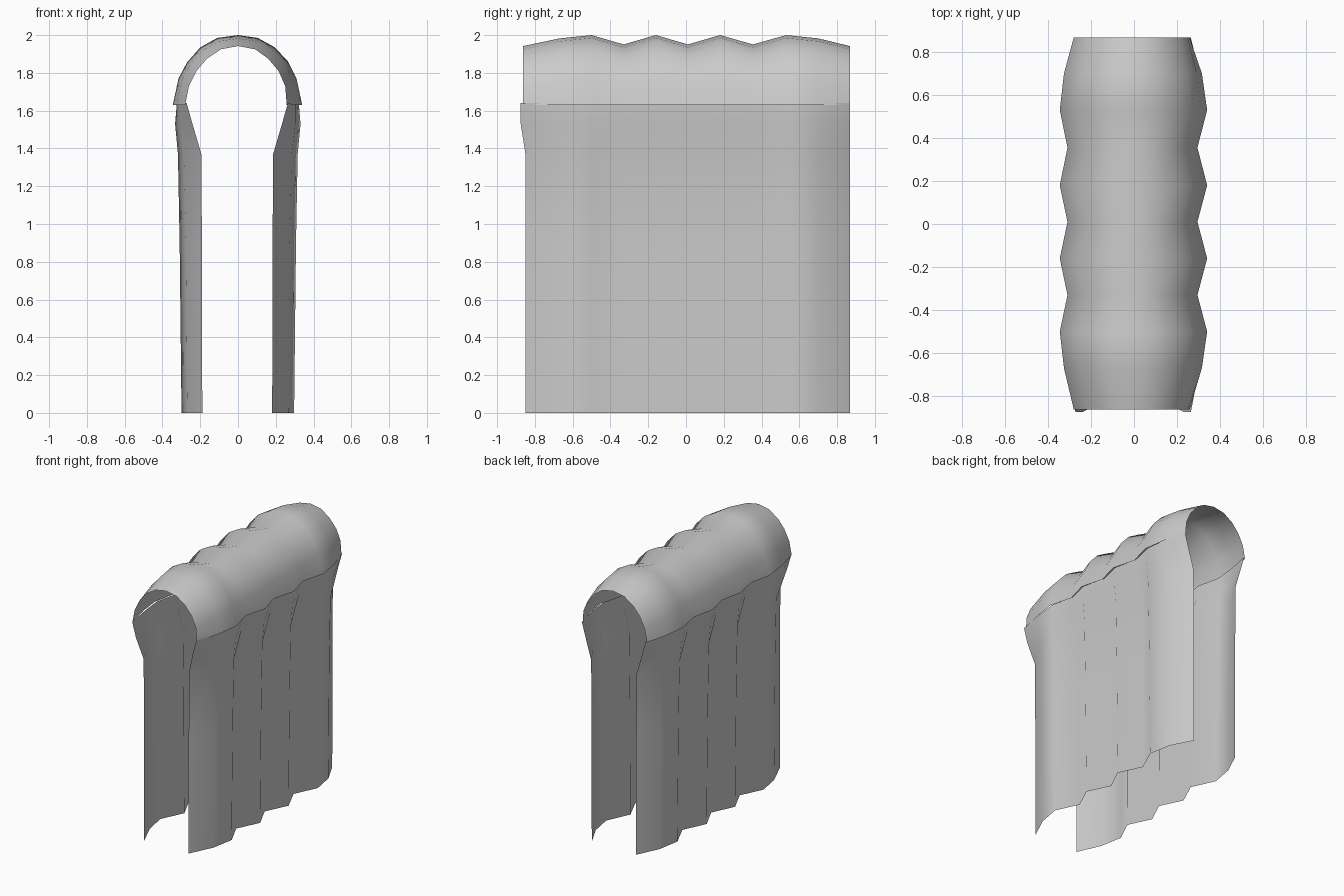
import bpy
import math

if "Cube" in bpy.data.objects:
    bpy.data.objects.remove(bpy.data.objects["Cube"])

# Fold pattern along y: E = end, S = shoulder, P = peak, V = valley
PATTERN = "ESPVPVPVPSE"
Y = [-0.85, -0.67, -0.5, -0.33, -0.16, 0.01, 0.18, 0.355, 0.53, 0.70, 0.867]


def sheet(name, rows):
    """Skin a grid of point rows into one open smooth cloth surface."""
    n = len(rows[0])
    verts = [p for r in rows for p in r]
    faces = [(i * n + j, i * n + j + 1, (i + 1) * n + j + 1, (i + 1) * n + j)
             for i in range(len(rows) - 1) for j in range(n - 1)]
    me = bpy.data.meshes.new(name)
    me.from_pydata(verts, [], faces)
    ob = bpy.data.objects.new(name, me)
    bpy.context.collection.objects.link(ob)
    bpy.ops.object.select_all(action='DESELECT')
    ob.select_set(True)
    bpy.context.view_layer.objects.active = ob
    bpy.ops.object.shade_smooth_by_angle(angle=math.radians(60))
    return ob


# Arched top: blend between the small end arch and the large peak arch
OUTER = [(-.345, 1.63), (-.315, 1.77), (-.27, 1.855), (-.2, 1.935), (-.11, 1.985), (0, 2.0),
         (.105, 1.985), (.195, 1.935), (.265, 1.86), (.31, 1.77), (.34, 1.63)]
INNER = [(-.28, 1.63), (-.26, 1.73), (-.22, 1.81), (-.165, 1.875), (-.09, 1.925), (0, 1.942),
         (.09, 1.925), (.16, 1.875), (.215, 1.81), (.25, 1.73), (.258, 1.63)]
BLEND = {"E": (0, 0), "S": (.7, .7), "P": (1, 1), "V": (.45, .15)}  # at rim, at crown
rows = []
for k, y in zip(PATTERN, Y):
    rim, crown = BLEND[k]
    row = []
    for (ox, oz), (ix, iz) in zip(OUTER, INNER):
        t = rim + (crown - rim) * (iz - 1.63) / 0.31
        row.append((ix + (ox - ix) * t, y - (0.012 if k == "E" and y < 0 else 0),
                    iz + (oz - iz) * t))
    rows.append(row)
sheet("draped_top", rows)

# Hanging sides: distance from the centre at each height for every fold kind
SIDE = [  # z, E, S, P, V
    (0.00, .185, .262, .293, .212),
    (0.90, .187, .270, .303, .216),
    (1.37, .190, .280, .312, .222),
    (1.53, .237, .300, .327, .260),
    (1.64, .268, .300, .318, .278),
]
for name, s, shift in (("right_drop", 1, 0.004), ("left_drop", -1, -0.006)):
    rows = []
    for k, y in zip(PATTERN, Y):
        col = "ESPV".index(k) + 1
        row = []
        for lev in SIDE:
            flare = 0.025 if k == "E" and y < 0 and lev[0] > 1.5 else 0
            x = s * lev[col] + (shift if k != "E" else -0.004)
            row.append((x, y - flare, lev[0]))
        rows.append(row if s > 0 else row[::-1])
    sheet(name, rows)
